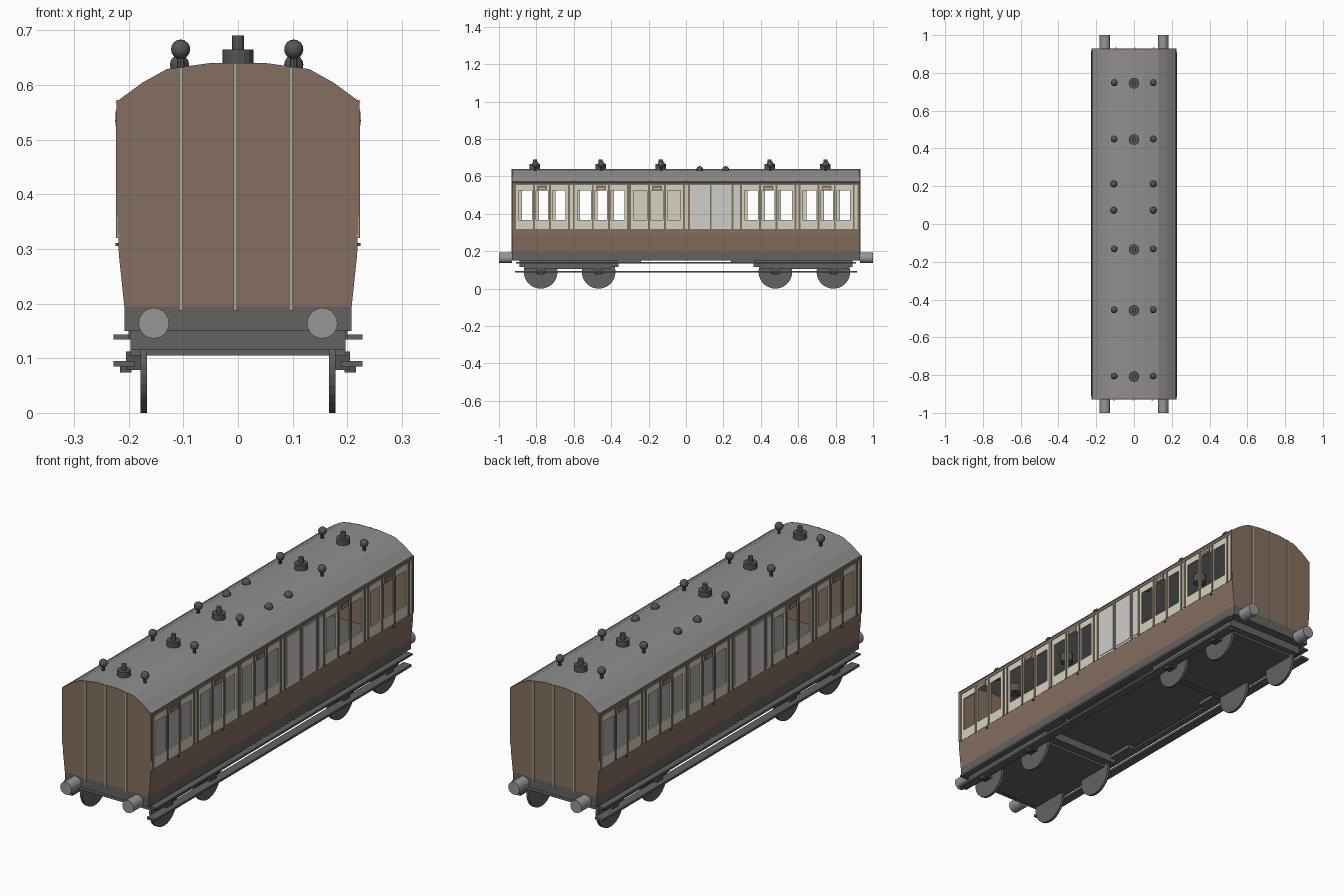
import bpy, bmesh, math
from mathutils import Matrix, Vector

if "Cube" in bpy.data.objects:
    bpy.data.objects.remove(bpy.data.objects["Cube"])


def mat(name, r, g, b):
    lin = lambda c: ((c / 255 + 0.055) / 1.055) ** 2.4 if c > 10 else c / 255 / 12.92
    m = bpy.data.materials.new(name)
    m.diffuse_color = (lin(r), lin(g), lin(b), 1)
    m.use_nodes = True
    m.node_tree.nodes["Principled BSDF"].inputs["Base Color"].default_value = m.diffuse_color
    return m


BROWN = mat("brown", 132, 111, 95)
CREAM = mat("cream", 210, 211, 192)
STRIPE = mat("pale_green", 163, 172, 148)
PANEL = mat("frosted_grey", 206, 207, 204)
ROOF = mat("roof_grey", 143, 143, 143)
FRAME = mat("underframe_grey", 98, 98, 97)
BUFFER = mat("buffer_grey", 150, 150, 150)
DARK = mat("dark_grey", 84, 84, 85)


class Part:
    """Collects primitives into one named, one-colour object."""

    def __init__(self, name, material):
        self.name, self.material, self.bm = name, material, bmesh.new()

    def box(self, x0, x1, y0, y1, z0, z1):
        m = Matrix.Translation(((x0 + x1) / 2, (y0 + y1) / 2, (z0 + z1) / 2))
        m = m @ Matrix.Diagonal((x1 - x0, y1 - y0, z1 - z0, 1))
        bmesh.ops.create_cube(self.bm, size=1, matrix=m)

    def cyl(self, c, r, d, axis="Z", n=16, r2=None):
        rot = {"Z": Matrix(), "X": Matrix.Rotation(math.pi / 2, 4, "Y"),
               "Y": Matrix.Rotation(math.pi / 2, 4, "X")}[axis]
        bmesh.ops.create_cone(self.bm, cap_ends=True, segments=n, radius1=r,
                              radius2=r if r2 is None else r2, depth=d,
                              matrix=Matrix.Translation(c) @ rot)

    def ball(self, c, r):
        res = bmesh.ops.create_uvsphere(self.bm, u_segments=14, v_segments=8, radius=r,
                                        matrix=Matrix.Translation(c))
        for f in {f for v in res["verts"] for f in v.link_faces}:
            f.smooth = True

    def prism(self, pts, y0, y1):
        """Extrude an x-z outline along y."""
        f = self.bm.faces.new([self.bm.verts.new((x, y0, z)) for x, z in pts])
        ext = bmesh.ops.extrude_face_region(self.bm, geom=[f])["geom"]
        bmesh.ops.translate(self.bm, vec=Vector((0, y1 - y0, 0)),
                            verts=[v for v in ext if isinstance(v, bmesh.types.BMVert)])

    def done(self, turn=False):
        if turn:  # repeat on the other side, turned half round
            res = bmesh.ops.duplicate(self.bm, geom=self.bm.verts[:] + self.bm.edges[:] + self.bm.faces[:])
            bmesh.ops.rotate(self.bm, cent=(0, 0, 0), matrix=Matrix.Rotation(math.pi, 3, "Z"),
                             verts=[v for v in res["geom"] if isinstance(v, bmesh.types.BMVert)])
        bmesh.ops.recalc_face_normals(self.bm, faces=self.bm.faces[:])
        me = bpy.data.meshes.new(self.name)
        self.bm.to_mesh(me)
        self.bm.free()
        me.materials.append(self.material)
        bpy.context.collection.objects.link(bpy.data.objects.new(self.name, me))


L, W, T = 0.93, 0.22, 0.006
LOWER = [(0.208, 0.195), (0.218, 0.29), (W, 0.36)]
ARC = [(W, 0.57), (0.175, 0.604), (0.13, 0.629), (0.05, 0.64)]
mirror = lambda pts: [(-x, z) for x, z in reversed(pts)]

# end walls
p = Part("end_walls", BROWN)
half = LOWER + ARC
for s in (-1, 1):
    p.prism(half + mirror(half), s * L, s * (L - 0.008))
p.done()

# vertical beading on the ends
p = Part("end_beading", STRIPE)
for x, top in ((-0.104, 0.632), (-0.005, 0.64), (0.097, 0.633)):
    p.box(x - 0.0035, x + 0.0035, -L - 0.004, -L, 0.187, top)
p.done(True)

# roof shell
p = Part("roof", ROOF)
outer = [(0.224, 0.568)] + ARC[1:]
inner = [(x * 0.97, z - 0.008) for x, z in outer]
p.prism(outer + mirror(outer) + [(-x, z) for x, z in inner] + inner[::-1], -L + 0.002, L - 0.002)
p.done()

# side walls: lower panel and cornice
p = Part("lower_side_panels", BROWN)
low = LOWER[:2] + [(0.219, 0.322)]
p.prism(low + [(x - T, z) for x, z in reversed(low)], -L + 0.001, L - 0.001)
p.box(W - T, W + 0.002, -L + 0.001, L - 0.001, 0.553, 0.572)
p.done(True)

# window band, left open at each window
BAYS = [-0.77, -0.455, -0.155, 0.44, 0.752]
Z0, Z1 = 0.367, 0.524
openings = []
for c in BAYS:
    openings += [(c - 0.126, c - 0.054), (c - 0.033, c + 0.033), (c + 0.055, c + 0.126)]
p = Part("window_band", CREAM)
p.box(W - T, W, -L + 0.001, L - 0.001, 0.32, Z0)
p.box(W - T, W, -L + 0.001, L - 0.001, Z1, 0.555)
edges = [-L + 0.001] + [e for o in openings for e in o] + [L - 0.001]
for a, b in zip(edges[::2], edges[1::2]):
    p.box(W - T, W, a, b, Z0, Z1)
p.done(True)

# frosted panels beside the middle compartment
p = Part("frosted_panels", PANEL)
for a, b in ((0.03, 0.122), (0.142, 0.238), (0.256, 0.29)):
    p.box(W, W + 0.002, a, b, 0.33, 0.548)
p.done(True)

# brown mouldings, door ventilators
p = Part("side_mouldings", BROWN)
bars = [c + o for c in BAYS for o in (-0.145, -0.0435, 0.0435, 0.145)] + [0.017, 0.132, 0.248]
for y in bars + [-L + 0.007, L - 0.007]:
    p.box(W, W + 0.003, y - 0.005, y + 0.005, 0.32, 0.555)
for c in BAYS:
    p.box(W, W + 0.004, c - 0.027, c + 0.027, 0.526, 0.551)
p.done(True)
p = Part("door_ventilator_slots", CREAM)
for c in BAYS:
    p.box(W + 0.004, W + 0.005, c - 0.019, c + 0.019, 0.533, 0.537)
p.done(True)
p = Part("door_handles", DARK)
for c in BAYS:
    p.box(0.217, W + 0.004, c + 0.03, c + 0.038, 0.305, 0.311)
p.done(True)

# underframe, bogies
p = Part("underframe", FRAME)
p.box(-0.208, 0.208, -L, L, 0.15, 0.198)
p.done()
p = Part("bogies", FRAME)
p.box(-0.197, 0.197, 0.40, 0.86, 0.105, 0.152)
p.box(-0.197, 0.197, 0.36, 0.89, 0.115, 0.152)
p.box(0.17, 0.2, 0.24, 0.36, 0.134, 0.152)
p.box(-0.2, -0.17, 0.24, 0.36, 0.134, 0.152)
p.done(True)

# wheels and axles
AXLES = [-0.777, -0.467, 0.478, 0.788]
p = Part("wheels", FRAME)
for y in AXLES:
    for s in (-1, 1):
        p.cyl((s * 0.172, y, 0.09), 0.09, 0.012, "X", 28)
p.done()

# axle boxes and running boards
p = Part("axle_boxes", DARK)
for y in AXLES:
    for s in (-1, 1):
        p.box(min(s * 0.178, s * 0.205), max(s * 0.178, s * 0.205), y - 0.022, y + 0.022, 0.078, 0.112)
        p.box(min(s * 0.195, s * 0.216), max(s * 0.195, s * 0.216), y - 0.015, y + 0.015, 0.074, 0.086)
p.done()
p = Part("running_boards", FRAME)
p.box(0.2, 0.228, -0.91, 0.91, 0.134, 0.143)
p.box(0.188, 0.228, -0.915, 0.905, 0.085, 0.095)
p.done(True)

# buffers
p = Part("buffers", BUFFER)
for x in (-0.154, 0.154):
    p.cyl((x, -0.965, 0.164), 0.028, 0.07, "Y", 20)
p.done(True)

# roof ventilators, lamps, domes
VENTS = [-0.808, -0.457, -0.135, 0.447, 0.745]
p = Part("roof_ventilators", DARK)
for y in VENTS:
    p.cyl((0, y, 0.63), 0.028, 0.07)
    p.cyl((0, y, 0.677), 0.011, 0.027, n=12)
p.done()
p = Part("roof_lamps", DARK)
for y in VENTS:
    for x in (-0.105, 0.102):
        p.cyl((x, y + 0.003, 0.64), 0.007, 0.036, n=8)
        p.ball((x, y + 0.003, 0.665), 0.018)
p.done()
p = Part("roof_domes", DARK)
for y in (0.073, 0.212):
    for x in (-0.107, 0.102):
        p.ball((x, y, 0.637), 0.018)
p.done()
